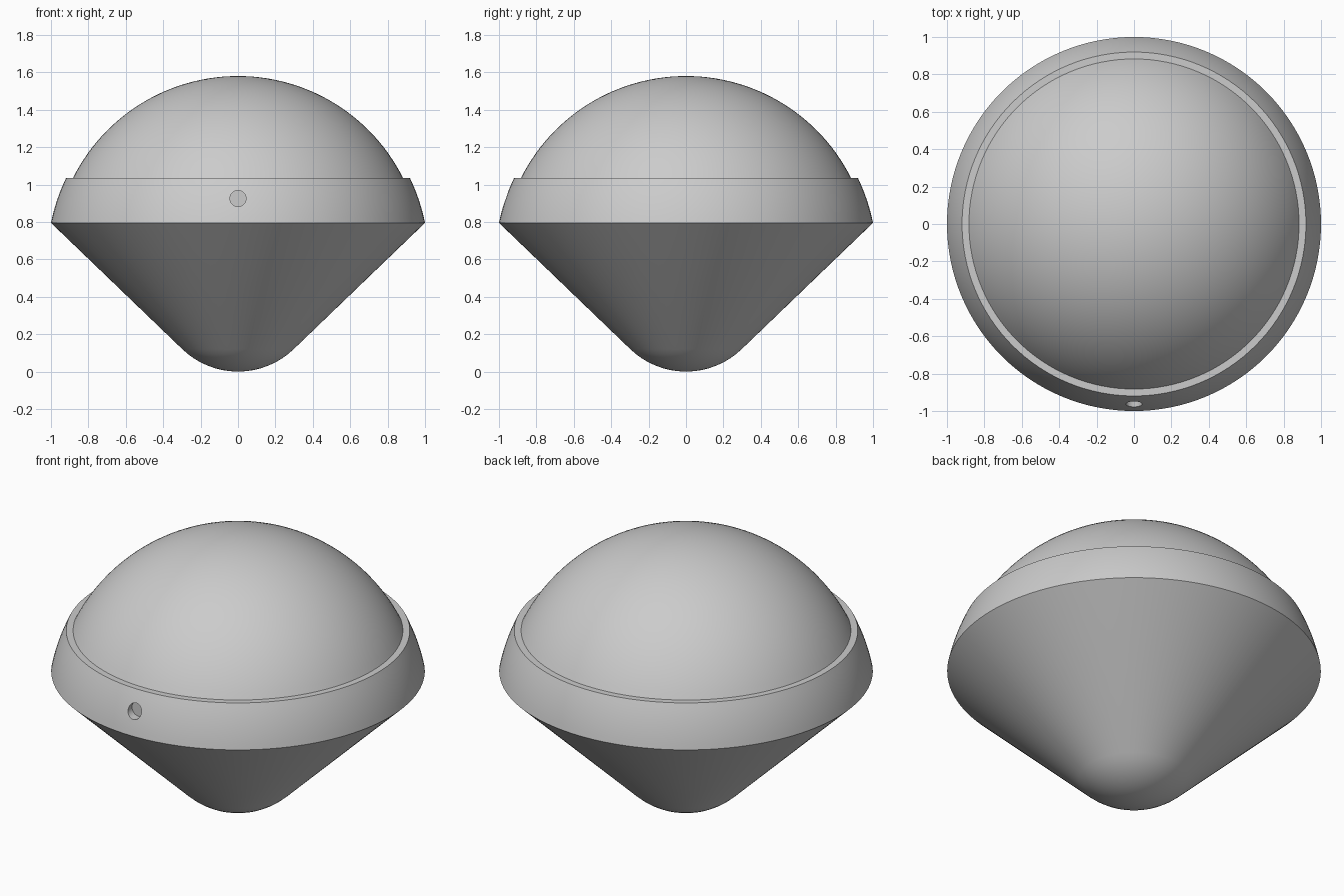
import bpy, bmesh, math

if "Cube" in bpy.data.objects:
    bpy.data.objects.remove(bpy.data.objects["Cube"])

SEG = 128
grey = bpy.data.materials.new("plain_grey")
grey.diffuse_color = (0.6, 0.6, 0.6, 1)
grey.use_nodes = True
grey.node_tree.nodes["Principled BSDF"].inputs["Base Color"].default_value = grey.diffuse_color


def arc(radius, centre_z, a0, a1, steps):
    """Profile points (r, z) on a circle about the axis, angles from +z in degrees."""
    pts = []
    for i in range(steps + 1):
        a = math.radians(a0 + (a1 - a0) * i / steps)
        pts.append((radius * math.sin(a), centre_z + radius * math.cos(a)))
    return pts


def lathe(name, profile):
    """Spin a profile running from bottom axis point to top axis point."""
    bm = bmesh.new()
    rings = []
    for r, z in profile:
        if r < 1e-5:
            rings.append([bm.verts.new((0, 0, z))])
        else:
            rings.append([bm.verts.new((r * math.cos(2 * math.pi * k / SEG),
                                        r * math.sin(2 * math.pi * k / SEG), z))
                          for k in range(SEG)])
    for lo, hi in zip(rings, rings[1:]):
        for k in range(SEG):
            n = (k + 1) % SEG
            corners = [lo[k % len(lo)], lo[n % len(lo)], hi[n % len(hi)], hi[k % len(hi)]]
            bm.faces.new(list(dict.fromkeys(corners)))
    bmesh.ops.recalc_face_normals(bm, faces=bm.faces)
    me = bpy.data.meshes.new(name)
    bm.to_mesh(me)
    bm.free()
    ob = bpy.data.objects.new(name, me)
    bpy.context.collection.objects.link(ob)
    me.materials.append(grey)
    return ob


def smooth(ob):
    bpy.ops.object.select_all(action='DESELECT')
    ob.select_set(True)
    bpy.context.view_layer.objects.active = ob
    bpy.ops.object.shade_smooth_by_angle(angle=math.radians(25))


CENTRE = 0.593   # shared centre of the dome and the rim band
RIM_R, DOME_R = 1.02, 0.987
RIM_LOW, RIM_TOP = 0.795, 1.035
a_low = math.degrees(math.acos((RIM_LOW - CENTRE) / RIM_R))
a_top = math.degrees(math.acos((RIM_TOP - CENTRE) / RIM_R))
a_dome = math.degrees(math.acos((RIM_TOP - CENTRE) / DOME_R))

# Conical base with a rounded tip, topped by the rim band and its flat ledge
tip = arc(0.43, 0.43, 180, 136.1, 8)
band = arc(RIM_R, CENTRE, a_low, a_top, 8)
ledge_r = DOME_R * math.sin(math.radians(a_dome))
body = lathe("base_and_rim", tip + band + [(ledge_r, RIM_TOP), (0, RIM_TOP)])

# Dome cap rising from the ledge
dome = lathe("dome", arc(DOME_R, CENTRE, a_dome, 0, 28))

# Small round recess in the front of the rim
bpy.ops.mesh.primitive_cylinder_add(vertices=48, radius=0.043, depth=0.2,
                                    location=(0, -1.028, 0.925),
                                    rotation=(math.pi / 2, 0, 0))
cutter = bpy.context.object
cutter.name = "recess_cutter"
cutter.data.materials.append(grey)
cut = body.modifiers.new("recess", 'BOOLEAN')
cut.operation = 'DIFFERENCE'
cut.solver = 'EXACT'
cut.object = cutter
bpy.context.view_layer.objects.active = body
bpy.ops.object.modifier_apply(modifier=cut.name)
bpy.data.objects.remove(cutter)

for part in (body, dome):
    smooth(part)
